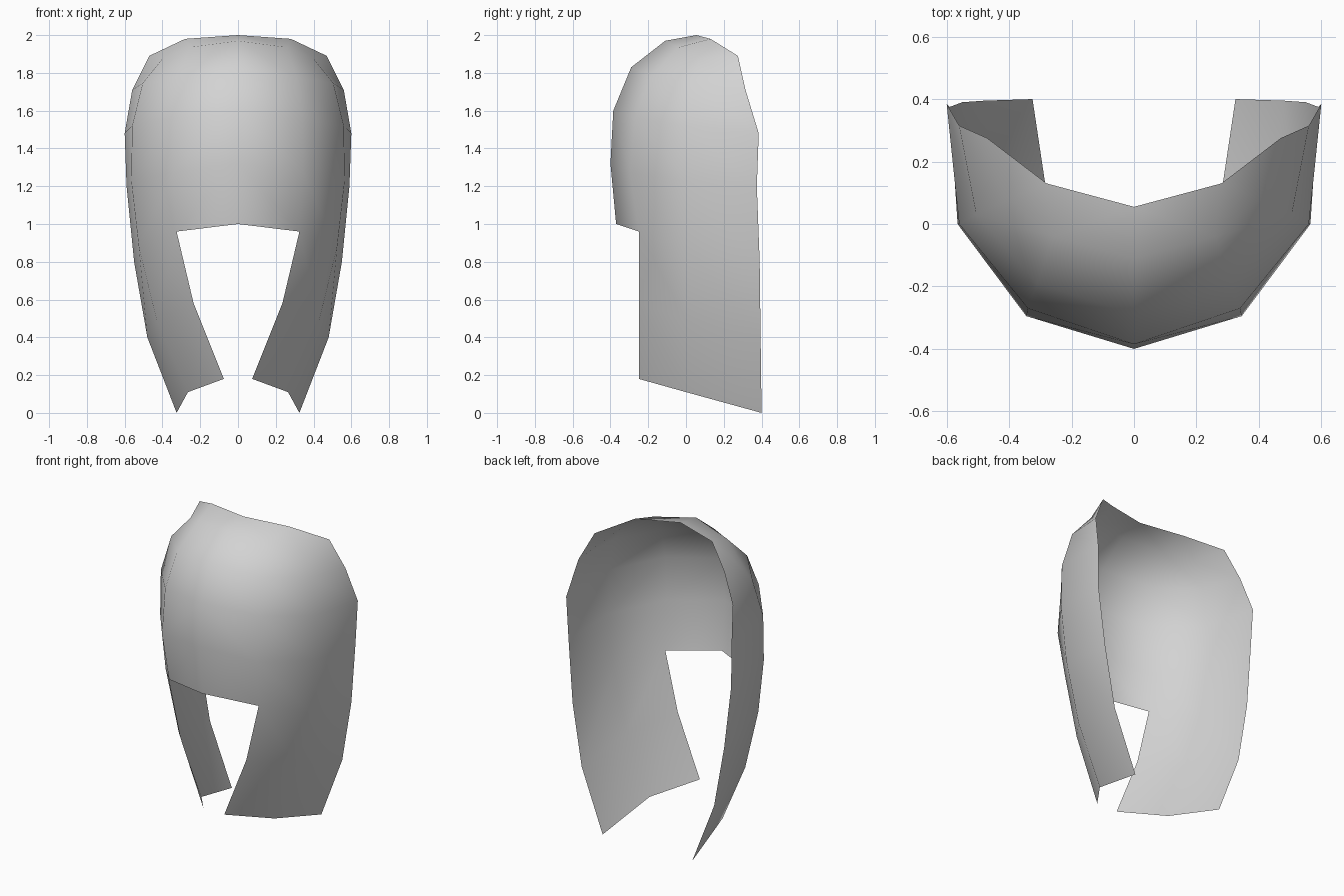
import bpy, bmesh

if "Cube" in bpy.data.objects:
    bpy.data.objects.remove(bpy.data.objects["Cube"])

# Half of the shell: each row runs from the front centre line to the rear edge
rows = [
    [(0, .055, 2.0), (.28, .13, 1.98), (.47, .275, 1.89), (.47, .275, 1.89)],
    [(0, -.11, 1.97), (.26, -.04, 1.935), (.40, .08, 1.875), (.47, .275, 1.89)],
    [(0, -.29, 1.83), (.31, -.19, 1.775), (.505, .03, 1.745), (.56, .315, 1.71)],
    [(0, -.385, 1.6), (.34, -.27, 1.56), (.56, 0, 1.52), (.60, .385, 1.48)],
    [(0, -.40, 1.32), (.345, -.295, 1.27), (.565, 0, 1.23), (.59, .375, 1.2)],
    [(0, -.37, 1.0), (.325, -.25, .96), (.525, 0, .88), (.55, .39, .8)],
    [None, (.235, -.25, .58), (.43, 0, .49), (.48, .395, .4)],
    [None, (.075, -.25, .18), (.265, 0, .11), (.325, .4, 0)],
]

bm = bmesh.new()
verts = {}


def vert(p):
    if p not in verts:
        verts[p] = bm.verts.new(p)
    return verts[p]


# Skin neighbouring rows; the cheek strips skip the open front
for upper, lower in zip(rows, rows[1:]):
    for c in range(3):
        corners = [upper[c], lower[c], lower[c + 1], upper[c + 1]]
        if None in corners:
            continue
        corners = list(dict.fromkeys(corners))
        if len(corners) > 2:
            bm.faces.new([vert(p) for p in corners])

for f in bm.faces:
    f.smooth = True
mesh = bpy.data.meshes.new("hood_shell")
bm.to_mesh(mesh)
bm.free()

# Plain grey material
grey = bpy.data.materials.new("light_grey")
grey.diffuse_color = (.65, .65, .65, 1)
grey.use_nodes = True
grey.node_tree.nodes["Principled BSDF"].inputs["Base Color"].default_value = grey.diffuse_color
mesh.materials.append(grey)

# Mirrored open hood with two side flaps
hood = bpy.data.objects.new("hood_shell", mesh)
bpy.context.collection.objects.link(hood)
mirror = hood.modifiers.new("mirror", 'MIRROR')
mirror.use_clip = True
mirror.merge_threshold = .001
